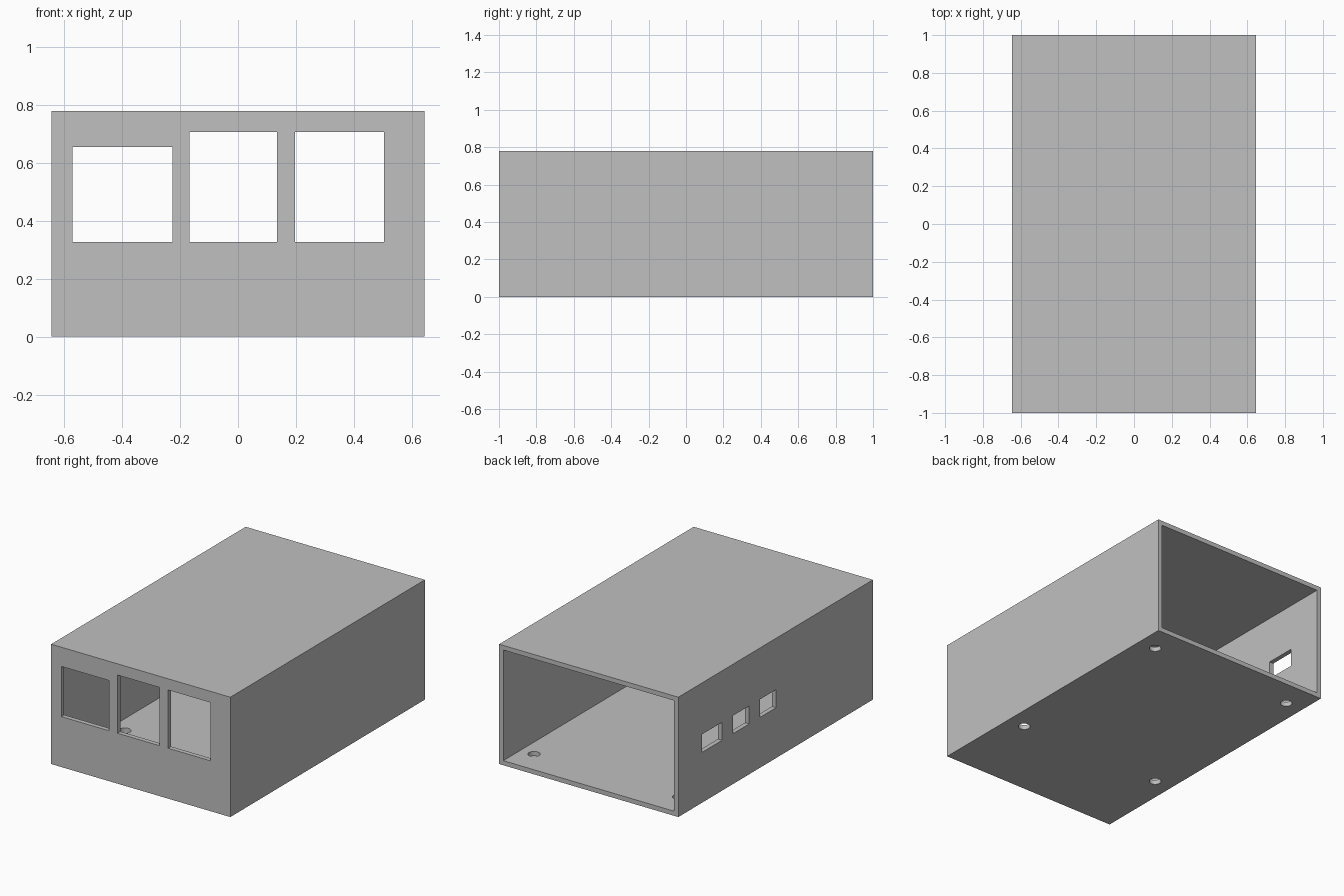
import bpy

if "Cube" in bpy.data.objects:
    bpy.data.objects.remove(bpy.data.objects["Cube"], do_unlink=True)

W, L, H, T = 0.645, 1.0, 0.78, 0.03   # half width, half length, height, wall

grey = bpy.data.materials.new("matte grey")
colour = (0.53, 0.53, 0.53, 1)
grey.use_nodes = True
grey.diffuse_color = colour
grey.node_tree.nodes["Principled BSDF"].inputs["Base Color"].default_value = colour


def box(name, lo, hi):
    """Axis-aligned box between two corners."""
    centre = [(a + b) / 2 for a, b in zip(lo, hi)]
    bpy.ops.mesh.primitive_cube_add(size=1, location=centre)
    ob = bpy.context.object
    ob.name = name
    ob.scale = [b - a for a, b in zip(lo, hi)]
    bpy.ops.object.transform_apply(location=True, rotation=False, scale=True)
    ob.data.materials.append(grey)
    return ob


case = box("enclosure_case", (-W, -L, 0), (W, L, H))

# Hollow interior, open at the back
cutters = [box("cavity", (T - W, T - L, T), (W - T, L + T, H - T))]

# Front windows
sill = 0.328
for x0, x1, top in ((-0.572, -0.227, 0.655), (-0.168, 0.135, 0.707), (0.197, 0.504, 0.707)):
    cutters.append(box("front_window", (x0, -L - T, sill), (x1, 2 * T - L, top)))

# Port openings in the right wall
for y0, y1 in ((0.55, 0.755), (0.272, 0.436), (-0.005, 0.159)):
    cutters.append(box("side_port", (-W - T, y0, sill), (2 * T - W, y1, 0.445)))

# Screw holes in the floor
for x in (-0.52, 0.52):
    for y in (-0.42, 0.82):
        bpy.ops.mesh.primitive_cylinder_add(vertices=32, radius=0.036, depth=4 * T,
                                            location=(x, y, T / 2))
        hole = bpy.context.object
        hole.name = "screw_hole"
        hole.data.materials.append(grey)
        cutters.append(hole)

# Cut every opening, then bake the result
for cutter in cutters:
    cutter.hide_render = True
    mod = case.modifiers.new(cutter.name, "BOOLEAN")
    mod.operation = "DIFFERENCE"
    mod.solver = "EXACT"
    mod.object = cutter
bpy.context.view_layer.update()
baked = bpy.data.meshes.new_from_object(case.evaluated_get(bpy.context.evaluated_depsgraph_get()))
case.modifiers.clear()
case.data = baked
for cutter in cutters:
    bpy.data.objects.remove(cutter, do_unlink=True)

# Smooth the round hole walls, keep box edges sharp
bpy.ops.object.select_all(action="DESELECT")
case.select_set(True)
bpy.context.view_layer.objects.active = case
bpy.ops.object.shade_smooth_by_angle()
